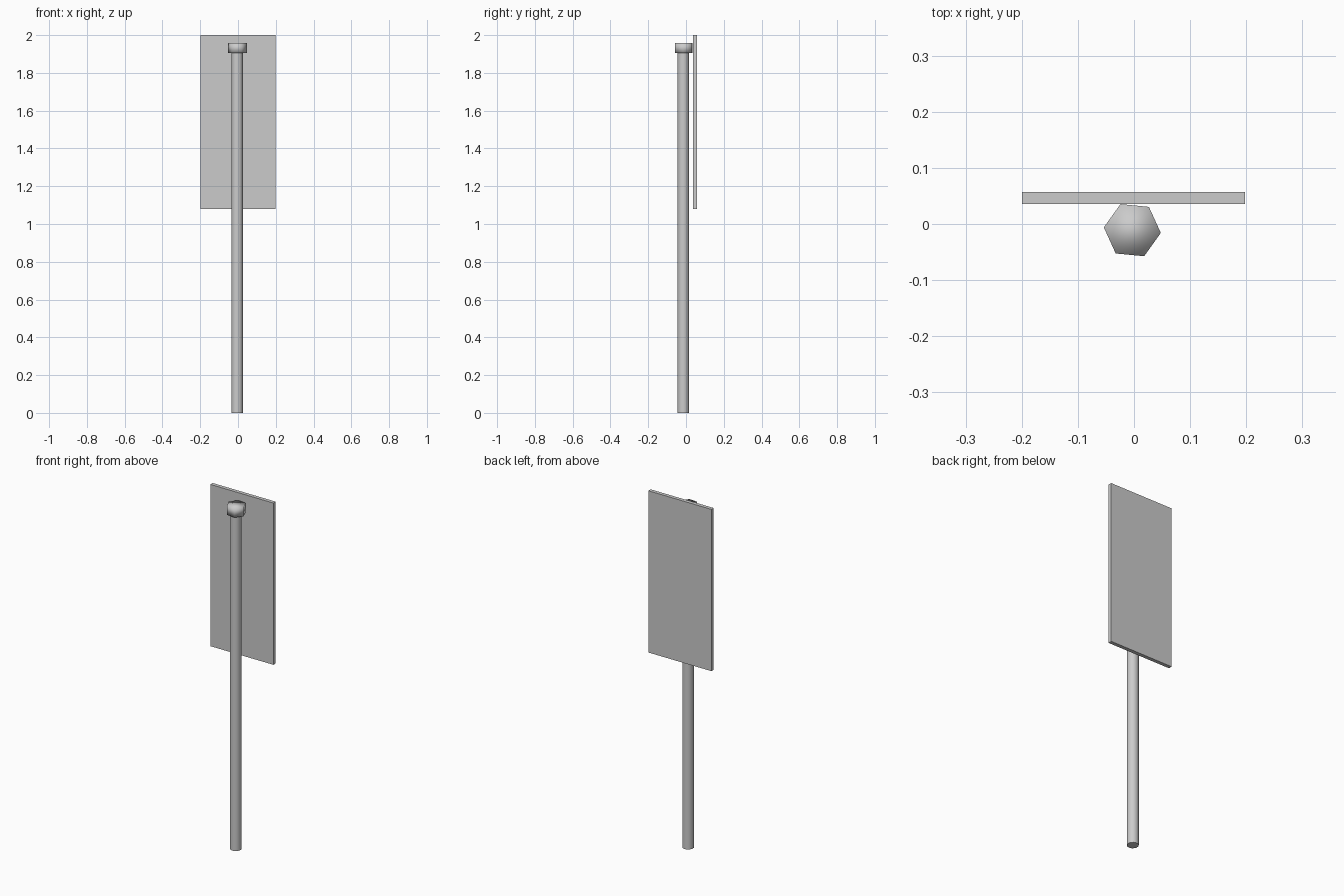
import bpy
import math

if "Cube" in bpy.data.objects:
    bpy.data.objects.remove(bpy.data.objects["Cube"])


def cylinder(name, sides, radius, x, y, z0, z1, turn=0.0):
    bpy.ops.mesh.primitive_cylinder_add(
        vertices=sides, radius=radius, depth=z1 - z0,
        location=(x, y, (z0 + z1) / 2), rotation=(0, 0, math.radians(turn)))
    ob = bpy.context.object
    ob.name = name
    return ob


# Round pole standing on the ground
cylinder("pole", 10, 0.031, -0.004, -0.014, 0.0, 1.915)
bpy.ops.object.shade_smooth_by_angle(angle=math.radians(45))

# Hexagonal cap, fully smooth shaded, slightly turned
# (the primitive's first corner lies on +y, so 24.5 degrees puts one near +x)
cylinder("pole_cap", 6, 0.051, -0.003, -0.011, 1.905, 1.957, 24.5)
bpy.ops.object.shade_smooth()

# Flat sign panel behind the pole
bpy.ops.mesh.primitive_cube_add(size=1, location=(-0.001, 0.0465, 1.54))
panel = bpy.context.object
panel.name = "sign_panel"
panel.scale = (0.397, 0.021, 0.92)
bpy.ops.object.transform_apply(location=False, rotation=False, scale=True)
